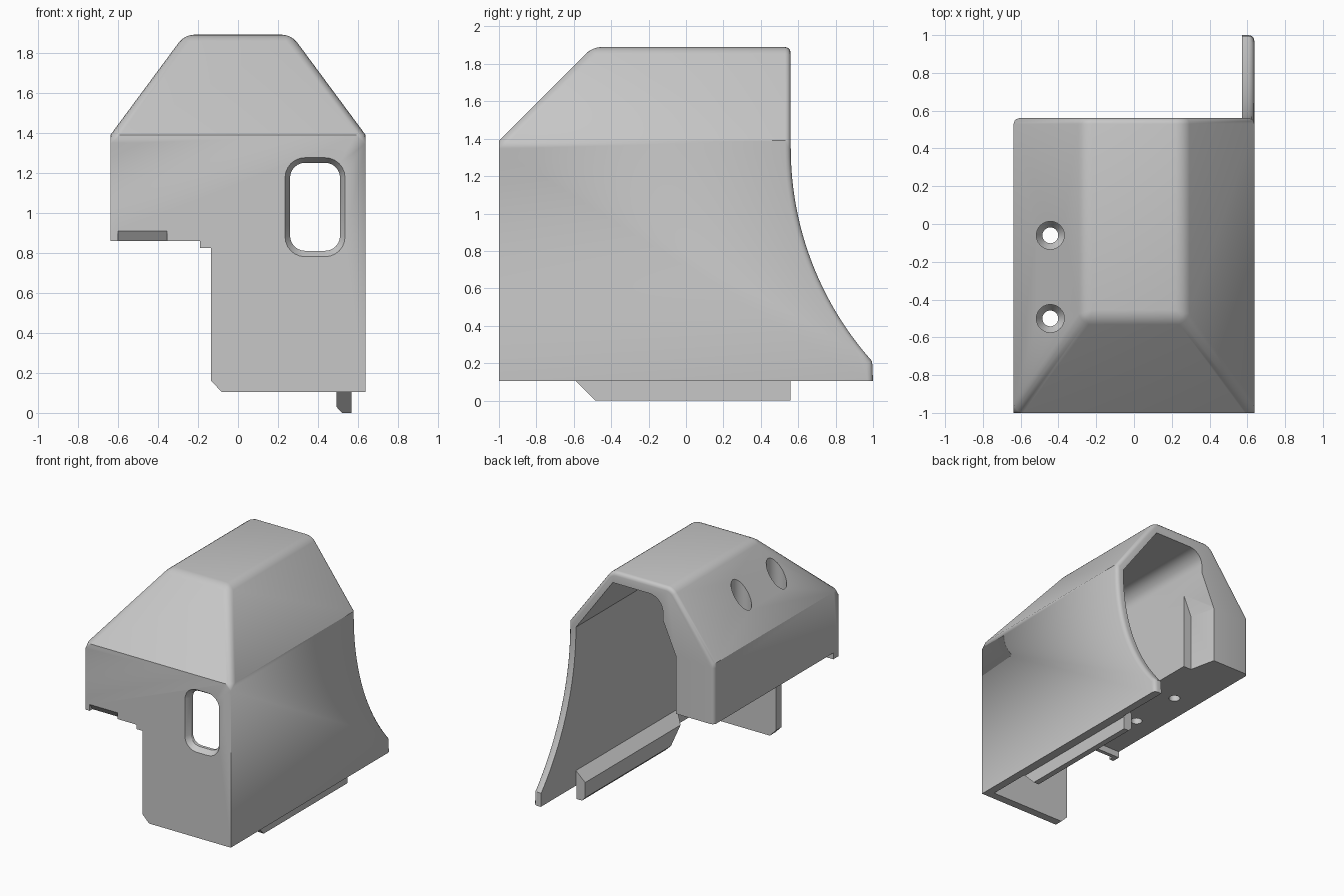
import bpy, bmesh, math
from mathutils import Vector

cube = bpy.data.objects.get("Cube")
if cube:
    bpy.data.objects.remove(cube, do_unlink=True)

grey = bpy.data.materials.new("plain grey")
grey.use_nodes = True
grey.diffuse_color = (0.57, 0.57, 0.57, 1)
grey.node_tree.nodes["Principled BSDF"].inputs["Base Color"].default_value = (0.57, 0.57, 0.57, 1)


def place(axis, p, t):
    return {"x": (t, p[0], p[1]), "y": (p[0], t, p[1]), "z": (p[0], p[1], t)}[axis]


def loft(axis, sections):
    """Closed solid through matching outlines, given as (position, outline)."""
    bm = bmesh.new()
    rings = [[bm.verts.new(place(axis, p, t)) for p in pts] for t, pts in sections]
    for a, b in zip(rings, rings[1:]):
        for i in range(len(a)):
            j = (i + 1) % len(a)
            bm.faces.new((a[i], a[j], b[j], b[i]))
    bm.faces.new(rings[0])
    bm.faces.new(rings[-1])
    bmesh.ops.recalc_face_normals(bm, faces=bm.faces)
    return bm


def prism(axis, pts, start, end):
    return loft(axis, [(start, pts), (end, pts)])


def trim(bm, point, normal):
    """Slice away everything on the normal's side and close the cut."""
    bmesh.ops.bisect_plane(bm, geom=bm.verts[:] + bm.edges[:] + bm.faces[:], dist=1e-4,
                           plane_co=point, plane_no=normal, clear_outer=True)
    bmesh.ops.holes_fill(bm, edges=[e for e in bm.edges if e.is_boundary], sides=0)
    bmesh.ops.recalc_face_normals(bm, faces=bm.faces)


def make(name, bm):
    mesh = bpy.data.meshes.new(name)
    bm.to_mesh(mesh)
    bm.free()
    mesh.materials.append(grey)
    ob = bpy.data.objects.new(name, mesh)
    bpy.context.collection.objects.link(ob)
    return ob


def activate(ob):
    bpy.ops.object.select_all(action="DESELECT")
    ob.select_set(True)
    bpy.context.view_layer.objects.active = ob


def cut(body, name, bm):
    tool = make(name, bm)
    tool.hide_render = True
    mod = body.modifiers.new(name, "BOOLEAN")
    mod.operation, mod.solver, mod.object = "DIFFERENCE", "EXACT", tool
    activate(body)
    bpy.ops.object.modifier_apply(modifier=name)
    bpy.data.objects.remove(tool, do_unlink=True)


def arc(cx, cy, r, a0, a1, n):
    return [(cx + r * math.cos(math.radians(a0 + (a1 - a0) * i / n)),
             cy + r * math.sin(math.radians(a0 + (a1 - a0) * i / n))) for i in range(n + 1)]


def round_rect(cx, cy, w, h, r):
    pts = []
    for sx, sy, a in ((1, 1, 0), (-1, 1, 90), (-1, -1, 180), (1, -1, 270)):
        pts += arc(cx + sx * (w / 2 - r), cy + sy * (h / 2 - r), r, a, a + 90, 6)
    return pts


def bevel(bm, rule, offset, segments):
    edges = [e for e in bm.edges if len(e.link_faces) == 2 and e.calc_face_angle(0) > 0.4
             and rule(*[v.co for v in e.verts])]
    bmesh.ops.bevel(bm, geom=edges, offset=offset, segments=segments, profile=0.5,
                    affect="EDGES", clamp_overlap=False)


# Outer housing: side profile with swept rear edge, then sloping roof sides
HALF, EAVE, TOP, BACK, FLOOR = 0.637, 1.39, 1.89, 0.56, 0.104
R = 1.711
sweep = arc(BACK + R, 1.35, R, 180, 180 + math.degrees(math.asin(1.14 / R)), 24)
side = [(-1, FLOOR), (-1, EAVE), (-0.5, TOP), (BACK, TOP)] + sweep + [(1, FLOOR)]
bm = prism("x", side, -HALF, HALF)
for s in (-1, 1):
    trim(bm, Vector((s * HALF, 0, EAVE)), Vector((s * 0.5, 0, 0.37)))


def roof_edge(a, b):
    return min(a.z, b.z) > EAVE - 0.01 and max(a.z, b.z) > EAVE + 0.1 and a.y + b.y < 1.9 * BACK


def rear_edge(a, b):
    on_side = min(abs(a.x), abs(b.x)) > HALF - 0.01 and a.x * b.x > 0
    on_roof = min(a.z, b.z) > EAVE - 0.01
    return min(a.y, b.y) > BACK - 0.01 and max(a.z, b.z) > FLOOR + 0.01 and (on_side or on_roof)


# Only the long wall keeps the sweep; the other side ends square
for x in (0, 0.5):
    faces = [f for f in bm.faces if min(v.co.y for v in f.verts) > BACK - 0.001
             and max(v.co.z for v in f.verts) < 1.36]
    geom = set(faces) | {e for f in faces for e in f.edges} | {v for f in faces for v in f.verts}
    bmesh.ops.bisect_plane(bm, geom=list(geom), dist=1e-4, plane_co=(x, 0, 0), plane_no=(1, 0, 0))
for v in bm.verts:
    if v.co.x < 0.1:
        v.co.y = min(v.co.y, BACK)

bevel(bm, roof_edge, 0.045, 4)
bevel(bm, rear_edge, 0.03, 3)
body = make("housing", bm)

# Inner cavity with a sloping front ceiling
WALL, INNER, PLATE = 0.573, -0.19, -0.935
ceiling = [(WALL, -0.2), (WALL, 1.36), (0.25, 1.8)] + arc(INNER + 0.12, 1.68, 0.12, 90, 180, 8)
bm = prism("y", ceiling + [(INNER, -0.2)], PLATE, 1.3)
trim(bm, Vector((0, PLATE, 1.355)), Vector((0, -1, 1)))
cut(body, "cavity", bm)

# Space below the mounting block, leaving the front leg and a shallow front lip
notch = [(-1, -0.2), (-0.08, -0.2), (-0.08, FLOOR), (-0.135, 0.16), (-0.135, 0.823),
         (INNER, 0.823), (INNER, 0.858), (-1, 0.858)]
cut(body, "lower_notch", prism("y", notch, -1.3, 1.3))
cut(body, "block_underside", prism("x", [(PLATE, 0.7), (1.2, 0.7), (1.2, 0.908), (PLATE, 0.908)], -1, 0))

# Flared pocket in the rear of the block
bm = bmesh.new()
for x, y, z in ((-0.31, 0.58, 1.36), (-0.26, 0.35, 1.36), (-0.15, 0.35, 1.36), (-0.15, 0.58, 1.36)):
    bm.verts.new((x, y, 0.7))
    bm.verts.new((x, y, z))
for p in ((INNER, 0.58, 1.63), (INNER, 0.35, 1.52), (-0.15, 0.58, 1.63), (-0.15, 0.35, 1.52)):
    bm.verts.new(p)
bmesh.ops.convex_hull(bm, input=bm.verts)
bmesh.ops.recalc_face_normals(bm, faces=bm.faces)
cut(body, "rear_pocket", bm)

# Window with a chamfered rim
outer = round_rect(0.385, 1.028, 0.3, 0.495, 0.1)
inner = round_rect(0.385, 1.03, 0.25, 0.44, 0.075)
cut(body, "window", loft("y", [(-1.1, outer), (-1, outer), (-0.96, inner), (-0.85, inner)]))

# Countersunk screw holes
for y in (-0.06, -0.5):
    wide, narrow = (arc(-0.443, y, r, 0, 345, 23) for r in (0.074, 0.042))
    cut(body, "screw_hole", loft("z", [(0.7, narrow), (1.15, narrow), (1.2, wide), (2, wide)]))

# Steep chamfer on the front lip
chamfer = [(-1.1, 0.8), (-1.1, 0.908), (-1, 0.908), (-0.965, 0.858), (-0.965, 0.8)]
cut(body, "lip_chamfer", prism("x", chamfer, -0.6, -0.355))

activate(body)
bpy.ops.object.shade_smooth_by_angle(angle=math.radians(32))

# Bottom rail on the inside of the long wall
rail = [(0.58, 0.23), (0.58, FLOOR), (0.566, FLOOR), (0.566, 0), (0.52, 0), (0.492, 0.03), (0.492, 0.15)]
bm = prism("y", rail, -0.8, BACK)
trim(bm, Vector((0.5, -0.485, 0)), Vector((0, -1, -1)))
make("bottom_rail", bm)
